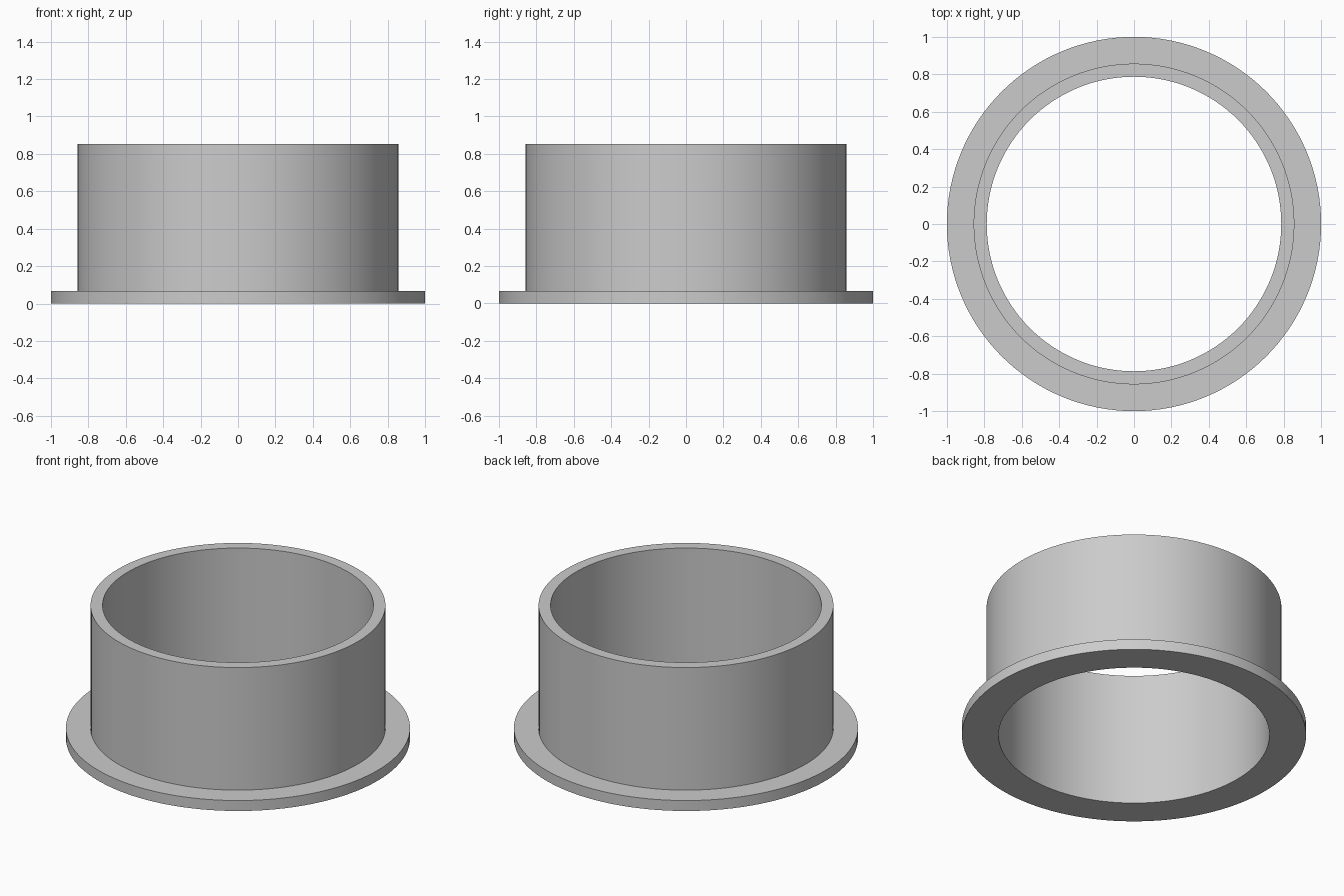
import bpy
import bmesh
from math import radians, tau
from mathutils import Matrix

cube = bpy.data.objects.get("Cube")
if cube:
    bpy.data.objects.remove(cube, do_unlink=True)

SEGMENTS = 128
INNER, OUTER, FLANGE = 0.787, 0.857, 1.0
HEIGHT, THICKNESS = 0.853, 0.067

# Plain grey finish
grey = bpy.data.materials.new("plain_grey")
grey.use_nodes = True
colour = (0.6, 0.6, 0.6, 1)
grey.diffuse_color = colour
grey.node_tree.nodes["Principled BSDF"].inputs["Base Color"].default_value = colour


def lathe(name, profile):
    """Turn a closed (radius, height) profile around the z axis."""
    bm = bmesh.new()
    rings = []
    for i in range(SEGMENTS):
        turn = Matrix.Rotation(tau * i / SEGMENTS, 3, "Z")
        rings.append([bm.verts.new(turn.col[0] * r + turn.col[2] * z) for r, z in profile])
    for i, ring in enumerate(rings):
        following = rings[(i + 1) % SEGMENTS]
        for j in range(len(profile)):
            k = (j + 1) % len(profile)
            bm.faces.new((ring[j], following[j], following[k], ring[k]))
    bmesh.ops.recalc_face_normals(bm, faces=bm.faces)
    mesh = bpy.data.meshes.new(name)
    bm.to_mesh(mesh)
    bm.free()
    mesh.materials.append(grey)
    obj = bpy.data.objects.new(name, mesh)
    bpy.context.collection.objects.link(obj)
    bpy.ops.object.select_all(action="DESELECT")
    obj.select_set(True)
    bpy.context.view_layer.objects.active = obj
    bpy.ops.object.shade_smooth_by_angle(angle=radians(30))
    return obj


# One-piece sleeve with a thin flange around its foot
lathe("flanged_sleeve", [
    (INNER, 0), (FLANGE, 0), (FLANGE, THICKNESS),
    (OUTER, THICKNESS), (OUTER, HEIGHT), (INNER, HEIGHT),
])
